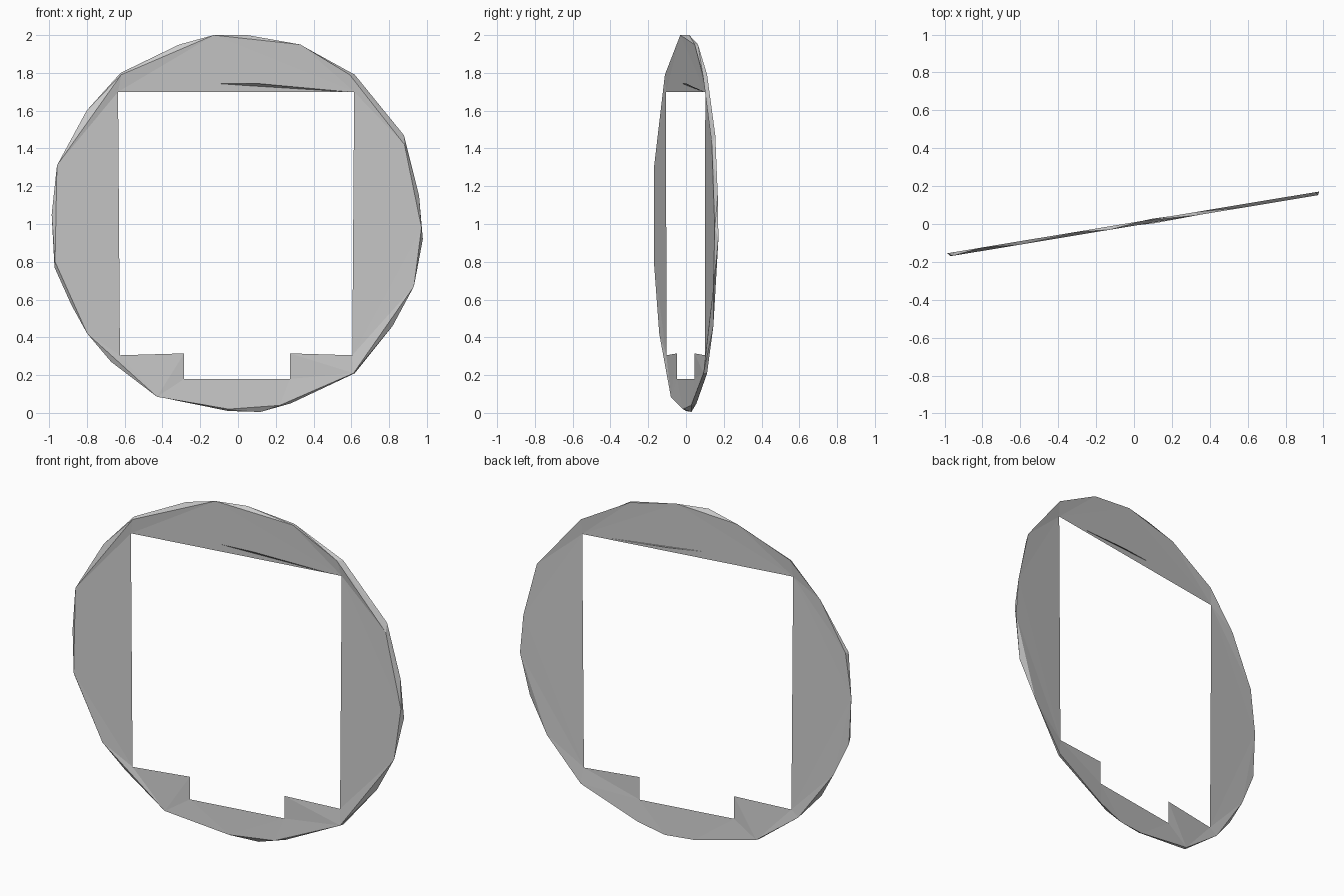
import bpy, bmesh, math
from mathutils import Vector

cube = bpy.data.objects.get("Cube")
if cube:
    bpy.data.objects.remove(cube, do_unlink=True)

SLOPE = 0.166          # turn of the plate about the vertical
NORMAL = Vector((SLOPE, -1, 0)).normalized()

grey = bpy.data.materials.new("plain grey")
grey.use_nodes = True
COLOUR = (0.6, 0.6, 0.6, 1)
grey.diffuse_color = COLOUR
grey.node_tree.nodes["Principled BSDF"].inputs["Base Color"].default_value = COLOUR

# Outlines as (x, z)
FRONT_RIM = [(-.13, 2), (.33, 1.95), (.59, 1.79), (.88, 1.42), (.97, .98), (.93, .67),
             (.61, .21), (.22, .04), (-.05, .02), (-.43, .085), (-.80, .42), (-.97, .80),
             (-.96, 1.31), (-.62, 1.79)]
BACK_RIM = [(-.31, 1.95), (.05, 2), (.33, 1.95), (.62, 1.79), (.88, 1.47), (.96, 1.15),
            (.98, .92), (.82, .46), (.62, .21), (.28, .05), (.12, .005), (-.05, .01),
            (-.42, .085), (-.67, .27), (-.88, .57), (-.97, .77), (-.985, 1.05),
            (-.95, 1.31), (-.80, 1.6), (-.62, 1.8)]
HOLE = [(-.635, 1.70), (.615, 1.70), (.605, .305), (.275, .315), (.275, .18),
        (-.285, .18), (-.285, .315), (-.625, .305)]


def place(x, z):
    return Vector((x, SLOPE * x, z))


def finish(bm, name):
    bmesh.ops.recalc_face_normals(bm, faces=bm.faces)
    mesh = bpy.data.meshes.new(name)
    bm.to_mesh(mesh)
    bm.free()
    mesh.materials.append(grey)
    ob = bpy.data.objects.new(name, mesh)
    bpy.context.collection.objects.link(ob)


def loop(bm, points):
    verts = [bm.verts.new(place(*p)) for p in points]
    edges = [bm.edges.new((v, verts[i - 1])) for i, v in enumerate(verts)]
    return verts, edges


# Round plate: two skins sharing the window edge, spread apart at the rim
bm = bmesh.new()
_, hole = loop(bm, HOLE)
front_verts, front = loop(bm, FRONT_RIM)
bmesh.ops.triangle_fill(bm, edges=hole + front, normal=NORMAL, use_beauty=True)
back_verts, back = loop(bm, BACK_RIM)
bmesh.ops.triangle_fill(bm, edges=hole + back, normal=NORMAL, use_beauty=True)
for verts, depth in ((front_verts, .009), (back_verts, -.009)):
    for v in verts:
        v.co += NORMAL * depth
bmesh.ops.bridge_loops(bm, edges=front + back)
bmesh.ops.triangulate(bm, faces=[f for f in bm.faces if len(f.verts) > 3])
finish(bm, "window_plate")

# Thin crease above the window
bm = bmesh.new()
crease = [(-.12, 1.743, 0), (.1, 1.744, .014), (.58, 1.70, .004), (.1, 1.728, -.012)]
bm.faces.new([bm.verts.new(place(x, z) + NORMAL * d) for x, z, d in crease])
finish(bm, "top_crease")
